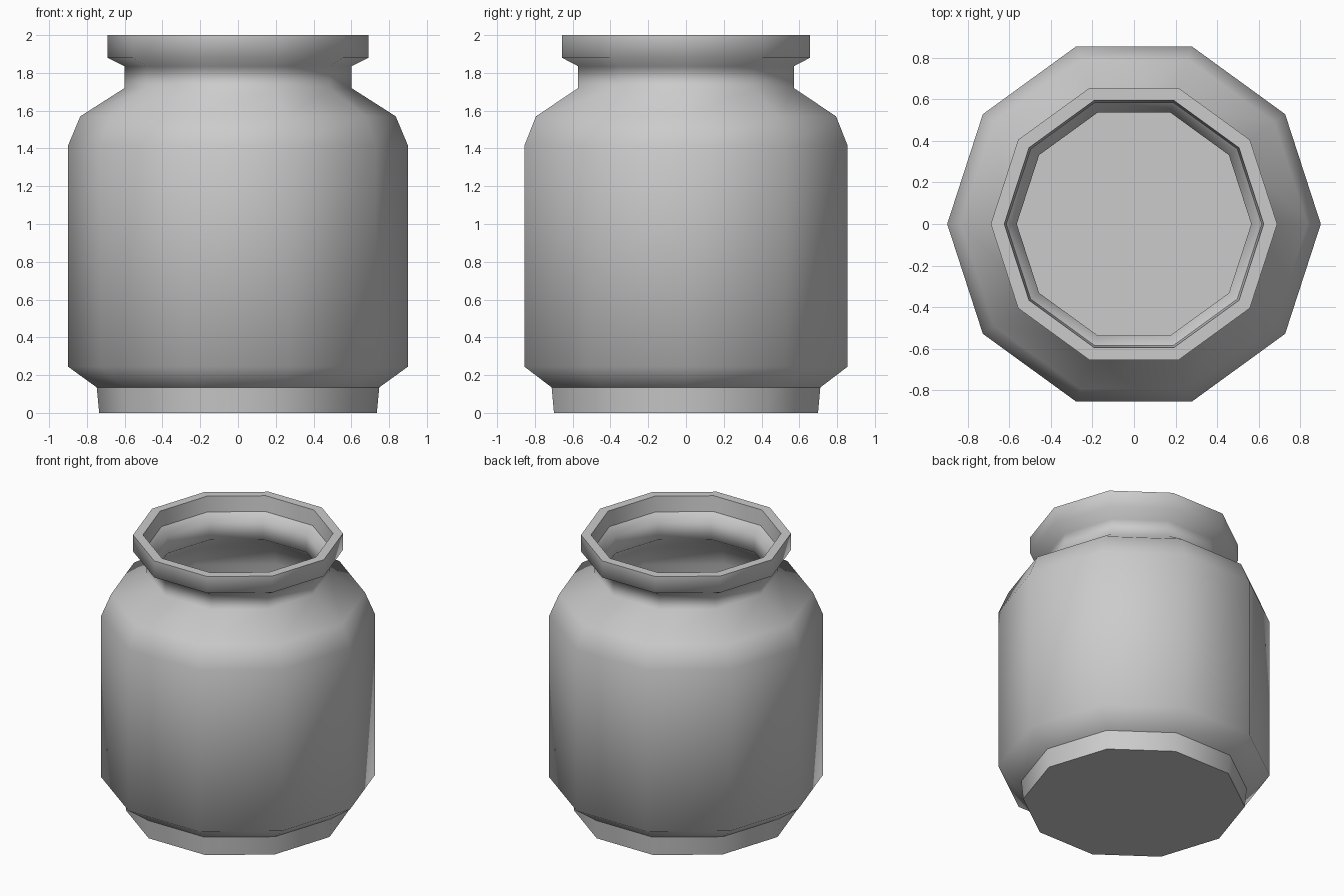
import bpy, bmesh, math

if "Cube" in bpy.data.objects:
    bpy.data.objects.remove(bpy.data.objects["Cube"])

SIDES = 10

# Jar profile: (radius, height, crisp edge ring?), outside from foot to rim, then inside down
PROFILE = [
    (0.735, 0.0, True), (0.748, 0.135, True),            # foot
    (0.90, 0.245, False), (0.90, 1.415, False),          # body
    (0.835, 1.57, False), (0.60, 1.72, False),           # shoulder
    (0.60, 1.835, False), (0.69, 1.88, False),           # neck, under the rim
    (0.69, 2.0, True), (0.625, 2.0, True),               # rim top
    (0.615, 1.89, True), (0.565, 1.835, False),          # inside of rim
    (0.565, 1.71, False), (0.795, 1.55, False),          # inside of neck and shoulder
    (0.86, 1.40, False), (0.86, 0.26, False),            # inside of body
    (0.71, 0.15, False), (0.69, 0.06, True),             # inner floor edge
]


def lathe(name, profile, sides):
    bm = bmesh.new()
    rings = []
    for r, z, _ in profile:
        rings.append([bm.verts.new((r * math.cos(math.tau * i / sides),
                                    r * math.sin(math.tau * i / sides), z))
                      for i in range(sides)])
    for a, b in zip(rings, rings[1:]):
        for i in range(sides):
            j = (i + 1) % sides
            bm.faces.new((a[i], a[j], b[j], b[i])).smooth = True
    # Underside and inner floor
    bm.faces.new(rings[0][::-1])
    bm.faces.new(rings[-1])
    # Crisp rings
    for ring, (_, _, crisp) in zip(rings, profile):
        if crisp:
            for i in range(sides):
                bm.edges.get((ring[i], ring[(i + 1) % sides])).smooth = False
    bmesh.ops.recalc_face_normals(bm, faces=bm.faces)
    mesh = bpy.data.meshes.new(name)
    bm.to_mesh(mesh)
    bm.free()
    obj = bpy.data.objects.new(name, mesh)
    bpy.context.collection.objects.link(obj)
    return obj


lathe("jar", PROFILE, SIDES)
